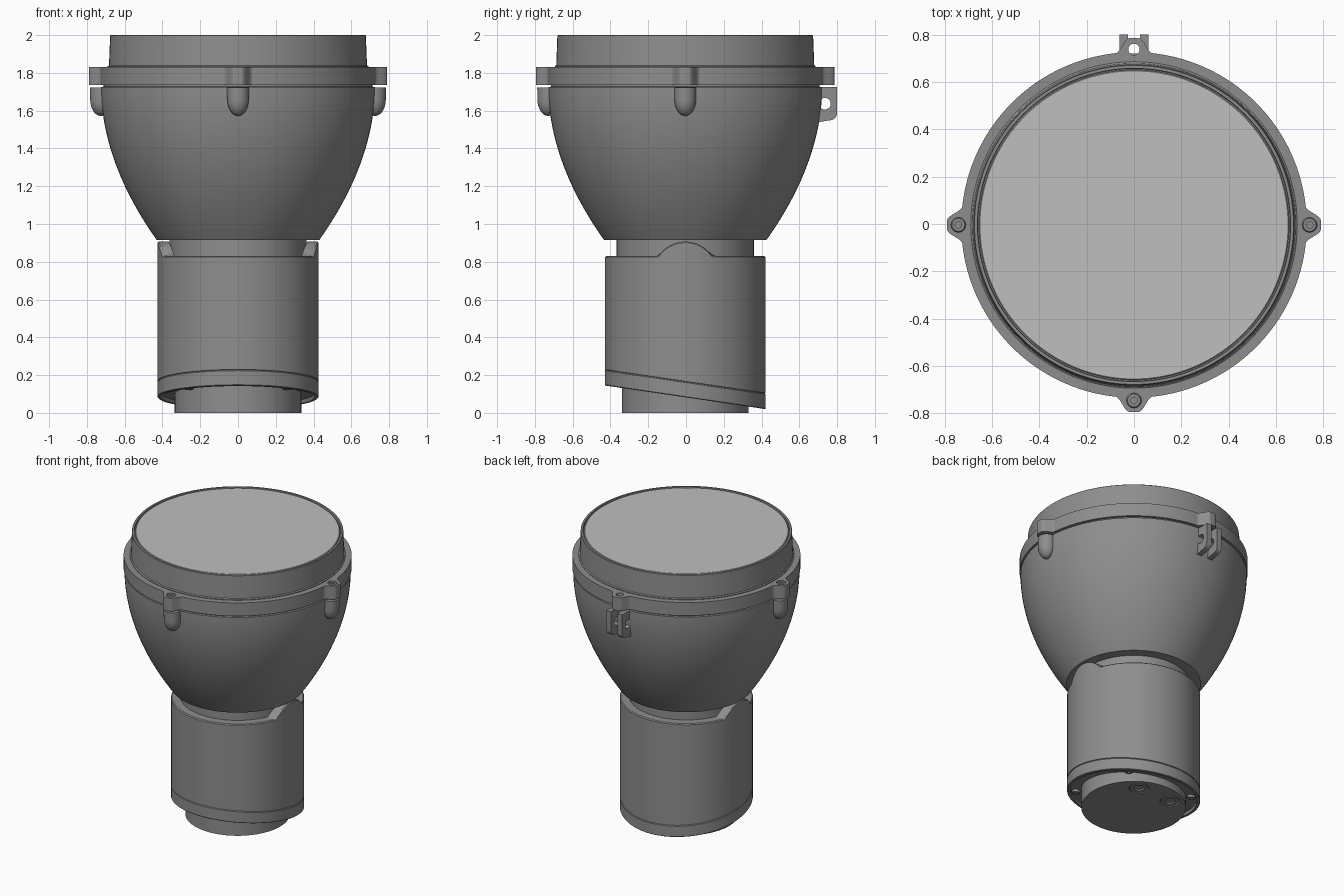
import bpy, bmesh, math
from mathutils import Matrix

cube = bpy.data.objects.get("Cube")
if cube:
    bpy.data.objects.remove(cube, do_unlink=True)

OFF_Y = -0.004   # main axis sits slightly forward because of the rear hinge


def material(name, value):
    m = bpy.data.materials.new(name)
    m.use_nodes = True
    col = (value, value, value, 1)
    m.diffuse_color = col
    m.node_tree.nodes["Principled BSDF"].inputs["Base Color"].default_value = col
    return m


BODY = material("body grey", 0.27)
LENS = material("lens light grey", 0.52)


def finish(name, mesh, mat, matrix=Matrix()):
    mesh.materials.clear()
    mesh.materials.append(mat)
    ob = bpy.data.objects.new(name, mesh)
    bpy.context.collection.objects.link(ob)
    ob.matrix_world = Matrix.Translation((0, OFF_Y, 0)) @ matrix
    bpy.ops.object.select_all(action='DESELECT')
    ob.select_set(True)
    bpy.context.view_layer.objects.active = ob
    bpy.ops.object.shade_smooth_by_angle(angle=math.radians(35))
    return ob


def revolve(name, profile, mat, segs=128, at=(0, 0, 0), closed=False):
    """Lathe (radius, height) pairs; a height may be a function of x and y."""
    bm = bmesh.new()
    rings = []
    for r, h in profile:
        ring = []
        for i in range(1 if r == 0 else segs):
            a = math.tau * i / segs
            x, y = r * math.cos(a), r * math.sin(a)
            ring.append(bm.verts.new((x, y, h(x, y) if callable(h) else h)))
        rings.append(ring)
    pairs = list(zip(rings, rings[1:]))
    if closed:
        pairs.append((rings[-1], rings[0]))
    for p, q in pairs:
        for i in range(segs):
            j = (i + 1) % segs
            corners = [p[i % len(p)], p[j % len(p)], q[j % len(q)], q[i % len(q)]]
            bm.faces.new(list(dict.fromkeys(corners)))
    bmesh.ops.recalc_face_normals(bm, faces=bm.faces)
    mesh = bpy.data.meshes.new(name)
    bm.to_mesh(mesh)
    bm.free()
    return finish(name, mesh, mat, Matrix.Translation(at))


def circle(cx, cy, r, n=32):
    return [(cx + r * math.cos(math.tau * i / n), cy + r * math.sin(math.tau * i / n))
            for i in range(n)]


def plate(name, outlines, thickness, mat, matrix):
    """Extruded flat outline; further outlines are holes."""
    cu = bpy.data.curves.new(name, 'CURVE')
    cu.dimensions = '2D'
    cu.fill_mode = 'BOTH'
    cu.extrude = thickness / 2
    for pts in outlines:
        s = cu.splines.new('POLY')
        s.points.add(len(pts) - 1)
        for p, (x, y) in zip(s.points, pts):
            p.co = (x, y, 0, 1)
        s.use_cyclic_u = True
    tmp = bpy.data.objects.new(name, cu)
    mesh = bpy.data.meshes.new_from_object(tmp)
    bpy.data.objects.remove(tmp)
    bm = bmesh.new()
    bm.from_mesh(mesh)
    bmesh.ops.remove_doubles(bm, verts=bm.verts, dist=1e-5)
    bmesh.ops.recalc_face_normals(bm, faces=bm.faces)
    bm.to_mesh(mesh)
    bm.free()
    return finish(name, mesh, mat, matrix)


# Bowl-shaped housing
def bowl_radius(z):
    t = (z - 0.915) / 0.81
    return 0.43 + 0.295 * (1 - (1 - t) ** 1.95)


bowl = [(0, 0.93), (0.34, 0.93), (0.36, 0.915)]
bowl += [(bowl_radius(0.915 + 0.81 * i / 28), 0.915 + 0.81 * i / 28) for i in range(29)]
bowl += [(0.712, 1.727), (0.712, 1.745), (0, 1.745)]
revolve("bowl_housing", bowl, BODY)


# Clamping flange with four ears
def flange_radius(a):
    near = (a + math.pi / 4) % (math.pi / 2) - math.pi / 4
    t = min(1, max(0, (abs(near) * 0.74 - 0.018) / 0.06))
    return 0.73 + 0.06 * (1 - t * t * (3 - 2 * t))


STEPS = 720
outer = []
for i in range(STEPS):
    a = math.tau * i / STEPS
    outer.append((flange_radius(a) * math.cos(a), flange_radius(a) * math.sin(a)))
EARS = [(0.742, 0), (-0.742, 0), (0, -0.742)]
holes = [circle(x, y, 0.031) for x, y in EARS] + [circle(0, 0.742, 0.024)]
plate("flange", [outer] + holes, 0.093, BODY, Matrix.Translation((0, 0, 1.7835)))

# Screws and rounded bosses under the ears
boss = [(0, 1.722), (0.058, 1.722), (0.057, 1.66)]
boss += [(0.057 * math.cos(b), 1.66 - 0.088 * math.sin(b))
         for b in (math.pi / 2 * k / 8 for k in range(1, 8))] + [(0, 1.572)]
for label, (x, y) in zip(("left", "right", "front"), EARS):
    revolve(label + "_screw", [(0, 1.795), (0.014, 1.795), (0.014, 1.82), (0.027, 1.82),
            (0.031, 1.815), (0.031, 1.74), (0, 1.74)], BODY, 32, (x, y, 0))
    revolve(label + "_boss", boss, BODY, 40, (x * 0.978, y * 0.978, 0))

# Rear hinge lugs, drawn in the (y, z) plane and extruded along x
lug = [(0.66, 1.53), (0.74, 1.545)]
lug += [(0.765 + 0.039 * math.cos(b), 1.588 + 0.039 * math.sin(b))
        for b in (math.radians(-75 + 15 * k) for k in range(6))]
lug += [(0.804, 1.725), (0.66, 1.725)]
upright = Matrix(((0, 0, 1, 0), (1, 0, 0, 0), (0, 1, 0, 0), (0, 0, 0, 1)))
for label, x in (("left", 0.043), ("right", -0.043)):
    plate(label + "_hinge_lug", [lug, circle(0.739, 1.637, 0.031)], 0.037, BODY,
          Matrix.Translation((x, 0, 0)) @ upright)

# Bezel and lens
revolve("bezel", [(0.69, 1.82), (0.69, 1.835), (0.683, 1.84), (0.677, 1.997), (0.674, 2.0),
                  (0.662, 2.0), (0.66, 1.985), (0.6, 1.985), (0.6, 1.82)], BODY, closed=True)
revolve("lens", [(0, 1.98), (0.655, 1.98), (0.655, 1.994), (0.651, 1.997), (0, 1.997)], LENS)

# Neck between bowl and tube
revolve("neck", [(0, 0.7), (0.363, 0.7), (0.363, 0.93), (0, 0.93)], BODY)


# Tube with arched side tabs and a slanted lower end
def arch(lift):
    def height(x, y):
        if abs(y) > 0.17:
            return 0.83 + lift
        rise = math.sqrt(0.17 ** 2 - y * y) + 0.737
        return max(0.83, rise) + lift
    return height


def slant(lift):
    return lambda x, y: 0.0825 - 0.147 * y + lift


revolve("tube", [(0.366, 0.7), (0.366, arch(0)), (0.42, arch(0)), (0.426, arch(-0.006)),
                 (0.426, slant(0.085)), (0.421, slant(0.083)), (0.366, slant(0.083))],
        BODY, 256, closed=True)
revolve("end_cap", [(0, slant(0.084)), (0.421, slant(0.084)), (0.426, slant(0.078)),
                    (0.426, slant(0.004)), (0.422, slant(0)), (0.405, slant(0)),
                    (0.403, slant(0.02)), (0, slant(0.02))], BODY)

# Screw heads around the slanted underside
tilt = Matrix.Rotation(math.atan(-0.147), 4, 'X')
for sx in (-1, 1):
    for sy in (-1, 1):
        x, y = 0.262 * sx, 0.262 * sy
        screw = revolve("cap_screw", [(0, 0.008), (0.011, 0.008), (0.011, 0), (0.026, 0),
                                      (0.026, 0.03), (0, 0.03)], BODY, 24)
        screw.matrix_world = Matrix.Translation((x, y + OFF_Y, slant(0.004)(x, y))) @ tilt

# Base plug with two round sockets
plug_holes = [circle(x, 0.21, 0.065, 40) for x in (-0.13, 0.13)]
plate("base_plug", [circle(0, 0, 0.335, 128)] + plug_holes, 0.16, BODY,
      Matrix.Translation((0, 0, 0.08)))
for label, x in (("left", 0.13), ("right", -0.13)):
    revolve(label + "_socket", [(0, 0.012), (0.035, 0.012), (0.035, 0.002), (0.058, 0.002),
            (0.058, 0.015), (0.066, 0.015), (0.066, 0.03), (0, 0.03)], BODY, 40, (x, 0.21, 0))
